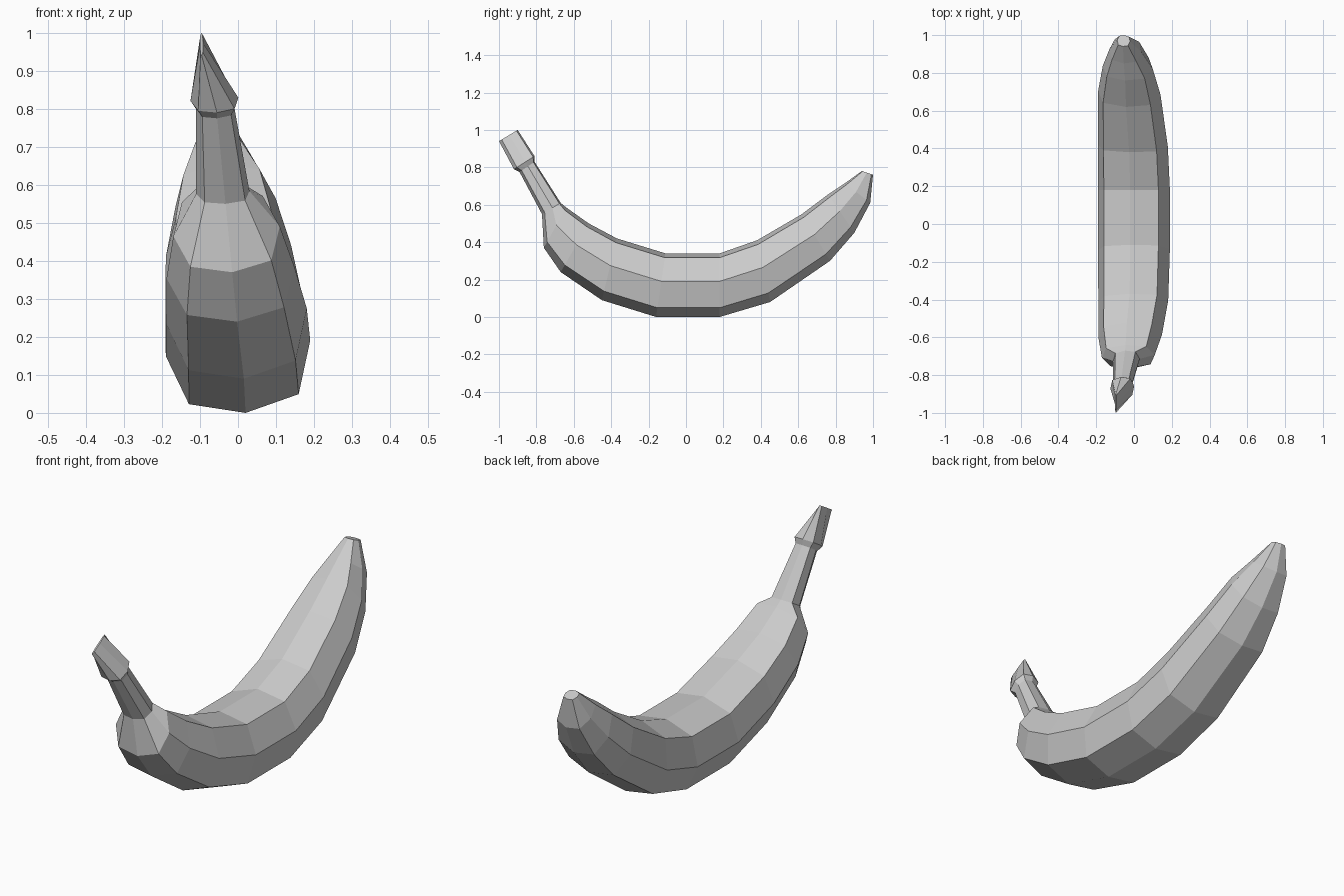
import bpy, bmesh
from mathutils import Vector

# Slightly twisted eight-sided cross-section, in unit half-width / half-height
half = [(0.105, -1.0), (0.84, -0.71), (1.0, 0.12), (0.68, 0.865)]
section = half + [(-u, -v) for u, v in half]

# Rings from stem tip to blossom end:
# (outer y, outer z, inner y, inner z, centre x, half width)
rings = [
    (-1.00, 0.94, -0.90, 1.00, -0.096, 0.004),   # pinched stem tip
    (-0.92, 0.79, -0.81, 0.86, -0.062, 0.063),   # stem collar
    (-0.89, 0.775, -0.81, 0.83, -0.060, 0.050),
    (-0.77, 0.55, -0.67, 0.61, -0.040, 0.070),   # stem base
    (-0.76, 0.37, -0.64, 0.585, -0.030, 0.140),  # shoulder
    (-0.67, 0.24, -0.52, 0.50, -0.020, 0.168),
    (-0.45, 0.09, -0.37, 0.42, -0.004, 0.185),   # body
    (-0.16, 0.00, -0.11, 0.34, 0.0, 0.19),
    (0.18, 0.00, 0.18, 0.34, 0.0, 0.19),
    (0.45, 0.08, 0.38, 0.41, -0.006, 0.185),
    (0.77, 0.30, 0.62, 0.55, -0.025, 0.165),
    (0.90, 0.45, 0.76, 0.655, -0.033, 0.132),
    (0.985, 0.61, 0.85, 0.715, -0.045, 0.085),
    (1.00, 0.76, 0.94, 0.78, -0.055, 0.034),     # blossom end
]

bm = bmesh.new()
loops = []
for oy, oz, iy, iz, cx, w in rings:
    outer, inner = Vector((cx, oy, oz)), Vector((cx, iy, iz))
    loops.append([bm.verts.new(outer.lerp(inner, (v + 1) / 2) + Vector((u * w, 0, 0)))
                  for u, v in section])

# Skin between neighbouring rings and cap both ends
n = len(section)
for a, b in zip(loops, loops[1:]):
    for i in range(n):
        j = (i + 1) % n
        bm.faces.new((a[i], a[j], b[j], b[i]))
bm.faces.new(loops[0])
bm.faces.new(loops[-1])
bmesh.ops.recalc_face_normals(bm, faces=bm.faces)

mesh = bpy.data.meshes.new("banana")
bm.to_mesh(mesh)
bm.free()
bpy.context.collection.objects.link(bpy.data.objects.new("banana", mesh))
